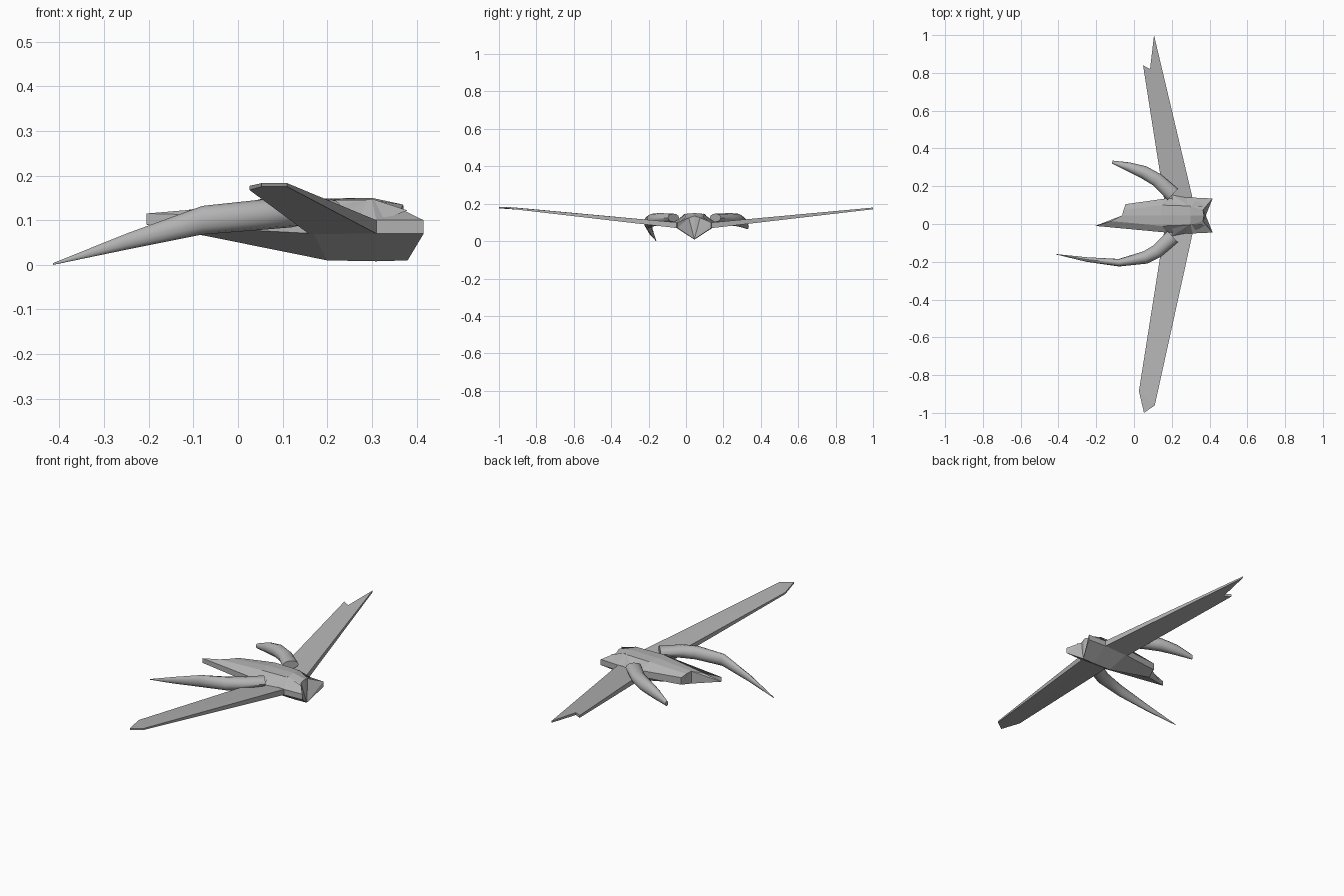
import bpy, bmesh, math
from mathutils import Vector

cube = bpy.data.objects.get("Cube")
if cube:
    bpy.data.objects.remove(cube)

MID = 0.045  # lengthwise symmetry line of the craft
grey = bpy.data.materials.new("hull grey")
grey.use_nodes = True
grey.diffuse_color = (0.45, 0.45, 0.45, 1)
grey.node_tree.nodes["Principled BSDF"].inputs["Base Color"].default_value = (0.45, 0.45, 0.45, 1)


def finish(bm, name, smooth=False):
    bmesh.ops.remove_doubles(bm, verts=bm.verts, dist=0.0002)
    bmesh.ops.recalc_face_normals(bm, faces=bm.faces)
    mesh = bpy.data.meshes.new(name)
    bm.to_mesh(mesh)
    bm.free()
    mesh.materials.append(grey)
    obj = bpy.data.objects.new(name, mesh)
    bpy.context.collection.objects.link(obj)
    if smooth:
        bpy.ops.object.select_all(action='DESELECT')
        bpy.context.view_layer.objects.active = obj
        obj.select_set(True)
        bpy.ops.object.shade_smooth_by_angle(angle=math.radians(40))
    return obj


def loft(bm, rings):
    """Skin closed rings and cap both ends."""
    rows = [[bm.verts.new(p) for p in ring] for ring in rings]
    n = len(rows[0])
    for a, b in zip(rows, rows[1:]):
        for i in range(n):
            j = (i + 1) % n
            bm.faces.new((a[i], a[j], b[j], b[i]))
    caps = [bm.faces.new(rows[0]), bm.faces.new(rows[-1])]
    bmesh.ops.triangulate(bm, faces=caps)


def body_half(name, side, tail):
    # station: keel (x, z), rim (x, width, low z, high z), shoulder (x, width, z), ridge (x, z)
    stations = [
        tail,
        ((0.2, 0.01), (0.17, 0.09, 0.07, 0.105), (0.15, 0.055, 0.145), (0.14, 0.148)),
        ((0.31, 0.008), (0.31, 0.095, 0.07, 0.1), (0.3, 0.05, 0.145), (0.3, 0.15)),
        ((0.38, 0.01), (0.416, 0.09, 0.07, 0.1), (0.365, 0.03, 0.125), (0.37, 0.135)),
    ]
    rings = []
    for (kx, kz), (rx, rw, lo, hi), (sx, sw, sz), (tx, tz) in stations:
        pts = [(kx, 0, kz), (rx, rw, lo), (rx, rw, hi), (sx, sw, sz), (tx, 0, tz)]
        rings.append([(x, MID + side * w, z) for x, w, z in pts])
    bm = bmesh.new()
    loft(bm, rings)
    return finish(bm, name)


# Hull halves: one long tail prong, one broken short
body_half("hull_right", -1, ((-0.063, 0.063), (-0.205, 0.055, 0.09, 0.115),
                             (-0.12, 0.03, 0.122), (-0.063, 0.13)))
body_half("hull_left", 1, ((-0.063, 0.063), (-0.045, 0.06, 0.075, 0.113),
                           (-0.055, 0.03, 0.125), (-0.063, 0.13)))


def wing(name, side, outline):
    """Slab that rises and thins toward the tip."""
    bm = bmesh.new()
    low, high = [], []
    for x, d in outline:
        t = (d - 0.095) / 0.9
        top = 0.1 + 0.083 * min(t, 1)
        low.append(bm.verts.new((x, MID + side * d, top - 0.03 + 0.022 * min(t, 1))))
        high.append(bm.verts.new((x, MID + side * d, top)))
    bm.faces.new(low)
    bm.faces.new(high)
    n = len(outline)
    for i in range(n):
        j = (i + 1) % n
        bm.faces.new((low[i], low[j], high[j], high[i]))
    bmesh.ops.triangulate(bm, faces=[f for f in bm.faces if len(f.verts) > 4])
    return finish(bm, name)


# Wings: clipped right tip, notched left tip
wing("wing_right", -1, [(0.32, 0.05), (0.11, 1.005), (0.053, 1.045), (0.026, 0.93), (0.165, 0.05)])
wing("wing_left", 1, [(0.32, 0.05), (0.106, 0.955), (0.085, 0.775), (0.048, 0.795), (0.165, 0.05)])


def horn(name, side, path):
    """Curved tapering tube; path rows are x, offset, z, half width, half height."""
    pts = [Vector((x, MID + side * d, z)) for x, d, z, _, _ in path]
    rings = []
    for i, p in enumerate(pts):
        along = pts[min(i + 1, len(pts) - 1)] - pts[max(i - 1, 0)]
        across = Vector((-along.y, along.x, 0)).normalized()
        w, h = path[i][3:]
        rings.append([p + across * w * math.cos(a) + Vector((0, 0, h * math.sin(a)))
                      for a in (math.tau * k / 12 for k in range(12))])
    bm = bmesh.new()
    loft(bm, rings)
    return finish(bm, name, smooth=True)


# Swept horns: full length on the right, snapped on the left
root = [(0.205, 0.112, 0.125, 0.04, 0.022), (0.12, 0.19, 0.117, 0.036, 0.033)]
horn("horn_right", -1, root + [
    (0.06, 0.222, 0.113, 0.034, 0.034), (-0.08, 0.25, 0.1, 0.02, 0.032),
    (-0.25, 0.233, 0.052, 0.012, 0.018), (-0.414, 0.205, 0.002, 0.001, 0.002)])
horn("horn_left", 1, root + [
    (0.05, 0.23, 0.113, 0.034, 0.034), (-0.03, 0.258, 0.1, 0.024, 0.028),
    (-0.115, 0.283, 0.077, 0.008, 0.013)])


def crest(name, side):
    # Small pointed ridge running from the shoulder to the nose corner
    bm = bmesh.new()
    pts = [(0.2, 0.11, 0.1), (0.2, 0.07, 0.13), (0.3, 0.045, 0.148),
           (0.32, 0.085, 0.1), (0.38, 0.05, 0.122)]
    for x, d, z in pts:
        bm.verts.new((x, MID + side * d, z))
    bmesh.ops.convex_hull(bm, input=bm.verts)
    return finish(bm, name)


for label, s in (("right", -1), ("left", 1)):
    crest("crest_" + label, s)
